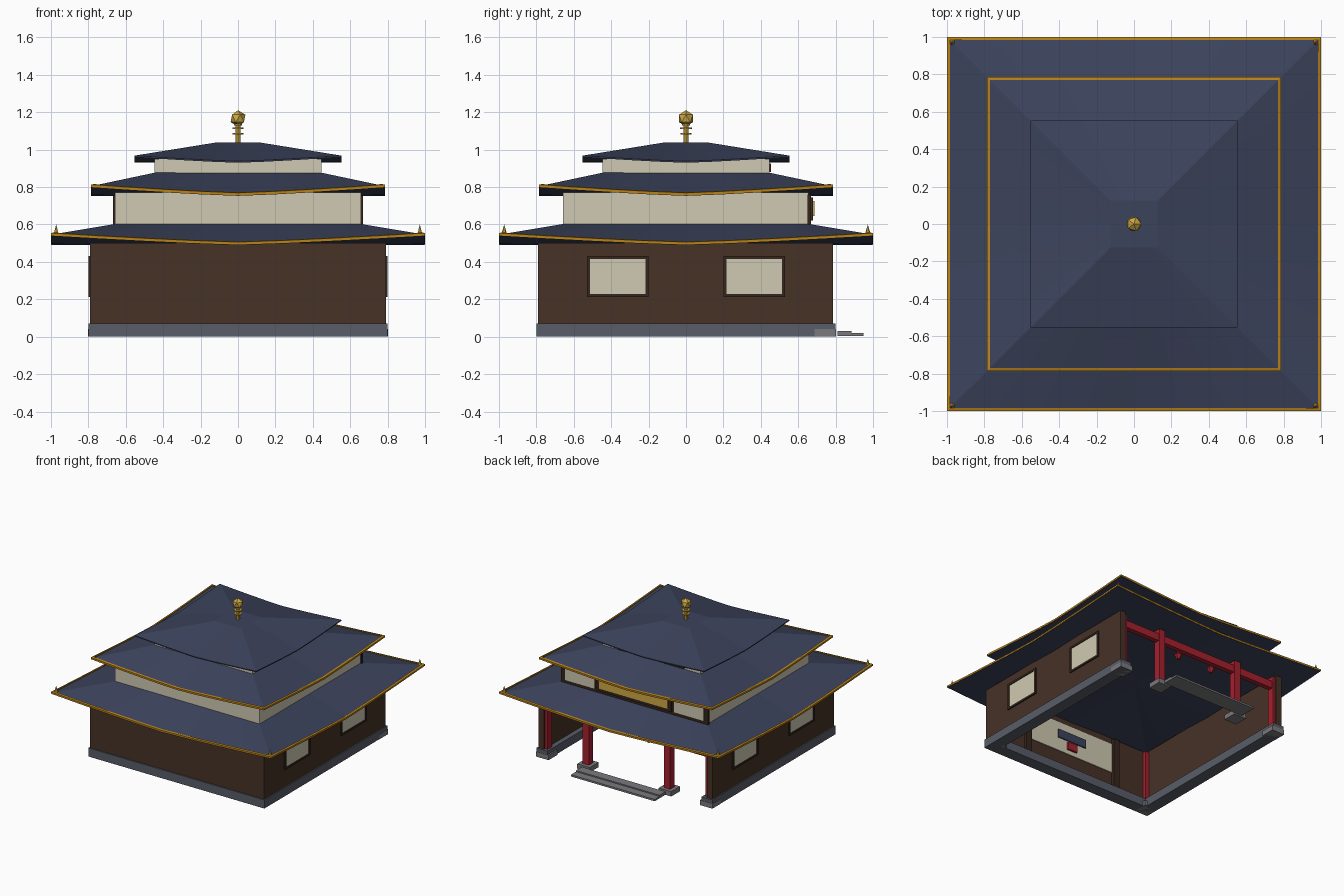
import bpy
import bmesh
from math import pi
from mathutils import Matrix, Vector

cube = bpy.data.objects.get("Cube")
if cube:
    bpy.data.objects.remove(cube, do_unlink=True)


def material(name, r, g, b):
    lin = [((c / 255 + 0.055) / 1.055) ** 2.4 for c in (r, g, b)] + [1]
    m = bpy.data.materials.new(name)
    m.use_nodes = True
    m.diffuse_color = lin
    m.node_tree.nodes["Principled BSDF"].inputs["Base Color"].default_value = lin
    return m


wood = material("brown wood", 70, 50, 38)
dark_wood = material("dark wood", 54, 38, 28)
plaster = material("cream plaster", 208, 202, 178)
tile = material("navy roof tile", 60, 67, 92)
trim_gold = material("trim gold", 186, 130, 24)
gold = material("ornament gold", 205, 168, 68)
red = material("red lacquer", 165, 32, 46)
plinth_grey = material("plinth grey", 88, 93, 104)
stone = material("step stone", 122, 122, 126)


def add(name, bm, mat):
    bmesh.ops.recalc_face_normals(bm, faces=bm.faces)
    me = bpy.data.meshes.new(name)
    bm.to_mesh(me)
    bm.free()
    me.materials.append(mat)
    ob = bpy.data.objects.new(name, me)
    bpy.context.collection.objects.link(ob)
    return ob


def box(name, mat, x, y, z):
    """Box from (min, max) ranges on each axis."""
    bm = bmesh.new()
    size = [r[1] - r[0] for r in (x, y, z)]
    mid = [(r[0] + r[1]) / 2 for r in (x, y, z)]
    bmesh.ops.create_cube(bm, size=1, matrix=Matrix.Translation(mid) @ Matrix.Diagonal(size + [1]))
    return add(name, bm, mat)


def block(name, mat, x, y, half, z):
    return box(name, mat, (x - half, x + half), (y - half, y + half), z)


def cone(name, mat, pos, r1, r2, h, sides):
    bm = bmesh.new()
    bmesh.ops.create_cone(bm, cap_ends=True, segments=sides, radius1=r1, radius2=r2,
                          depth=h, matrix=Matrix.Translation(Vector(pos) + Vector((0, 0, h / 2))))
    return add(name, bm, mat)


def ring(bm, half, z, lift=0, n=8):
    """Square loop of vertices whose corners sweep upward by lift."""
    verts = []
    for k in range(4):
        turn = Matrix.Rotation(k * pi / 2, 4, "Z")
        for i in range(n):
            t = 2 * i / n - 1
            verts.append(bm.verts.new(turn @ Vector((half * t, -half, z + lift * abs(t) ** 1.25))))
    return verts


def bridge(bm, a, b):
    for i in range(len(a)):
        j = (i + 1) % len(a)
        bm.faces.new((a[i], a[j], b[j], b[i]))


def roof(name, eave, z, lift, top, top_z, trimmed):
    bm = bmesh.new()
    under = ring(bm, eave - 0.002, z - 0.008, lift)
    edge = ring(bm, eave - 0.002, z, lift)
    crown = ring(bm, top, top_z)
    bridge(bm, under, edge)
    bridge(bm, edge, crown)
    bm.faces.new(crown)
    centre = bm.verts.new((0, 0, z - 0.008))
    for i in range(len(under)):
        bm.faces.new((under[i - 1], under[i], centre))
    add(name, bm, tile)
    if trimmed:
        bm = bmesh.new()
        loops = [ring(bm, eave - inset, z + dz, lift) for inset, dz in
                 ((0, -0.006), (0, 0.008), (0.016, 0.011), (0.016, -0.006))]
        for i in range(4):
            bridge(bm, loops[i - 1], loops[i])
        add(name + "_trim", bm, trim_gold)


# Plinth and ground-floor walls, open at the rear
box("front_plinth", plinth_grey, (-0.8, 0.8), (-0.8, -0.7), (0, 0.07))
box("front_wall", wood, (-0.79, 0.79), (-0.79, -0.74), (0.07, 0.5))
for s, side in ((1, "left"), (-1, "right")):
    def span(a, b):
        return sorted((s * a, s * b))
    box(side + "_plinth", plinth_grey, span(0.7, 0.8), (-0.7, 0.8), (0, 0.07))
    box(side + "_wall", wood, span(0.74, 0.79), (-0.74, 0.785), (0.07, 0.5))
    # Side windows with raised frames
    for c in (-0.365, 0.365):
        box(side + "_window_pane", plaster, span(0.788, 0.794), (c - 0.15, c + 0.15), (0.22, 0.42))
        for e in (-1, 1):
            y = c + e * 0.157
            box(side + "_window_jamb", dark_wood, span(0.785, 0.8), (y - 0.008, y + 0.008), (0.212, 0.432))
            z = 0.322 + e * 0.102
            box(side + "_window_rail", dark_wood, span(0.785, 0.8), (c - 0.15, c + 0.15), (z - 0.008, z + 0.008))

# Columns on stone bases, tie beam and hanging lanterns
for x, y in [(x, 0.745) for x in (-0.745, -0.37, 0.37, 0.745)] + [(-0.735, -0.735), (0.735, -0.735)]:
    block("column", red, x, y, 0.028, (0.03, 0.49))
    block("column_base", stone, x, y, 0.057, (0, 0.04))
box("tie_beam", red, (-0.74, 0.74), (0.725, 0.765), (0.39, 0.45))
for x in (-0.16, 0.16):
    cone("lantern_lower", red, (x, 0.71, 0.34), 0.012, 0.032, 0.035, 6)
    cone("lantern_upper", red, (x, 0.71, 0.375), 0.032, 0.015, 0.025, 6)
    cone("lantern_cord", red, (x, 0.71, 0.4), 0.004, 0.004, 0.09, 6)

# Entrance steps
box("upper_step", stone, (-0.38, 0.38), (0.81, 0.885), (0.015, 0.03))
box("lower_step", stone, (-0.38, 0.38), (0.81, 0.95), (0.005, 0.02))

# Interior panel on the front wall
box("inner_panel", plaster, (-0.4, 0.4), (-0.742, -0.732), (0.2, 0.45))
for x in (-0.43, 0.43):
    box("inner_post", dark_wood, (x - 0.028, x + 0.028), (-0.742, -0.715), (0.07, 0.49))
box("inner_plaque", tile, (-0.135, 0.135), (-0.735, -0.722), (0.31, 0.38))
box("inner_shrine", red, (-0.045, 0.045), (-0.735, -0.715), (0.235, 0.295))

# Upper storeys
box("middle_storey", plaster, (-0.657, 0.657), (-0.657, 0.655), (0.58, 0.77))
box("top_storey", plaster, (-0.447, 0.447), (-0.447, 0.447), (0.86, 0.95))
box("top_rear_panel", dark_wood, (-0.3, 0.3), (0.445, 0.455), (0.88, 0.925))

# Rear facade of the middle storey with panes and a plain sign plate
box("rear_facade", dark_wood, (-0.668, 0.668), (0.65, 0.668), (0.59, 0.76))
for x in (-0.495, 0.495):
    box("rear_pane", plaster, (x - 0.135, x + 0.135), (0.665, 0.672), (0.625, 0.74))
box("sign_board", dark_wood, (-0.34, 0.34), (0.665, 0.678), (0.62, 0.745))
box("sign_plate", gold, (-0.31, 0.31), (0.677, 0.686), (0.645, 0.725))

# Three swept roofs
roof("lower_roof", 1.0, 0.498, 0.048, 0.66, 0.602, True)
roof("middle_roof", 0.787, 0.761, 0.044, 0.445, 0.877, True)
roof("top_roof", 0.555, 0.938, 0.03, 0.125, 1.037, False)

# Corner spikes and crowning finial
for x in (-0.972, 0.972):
    for y in (-0.972, 0.972):
        cone("corner_spike", gold, (x, y, 0.54), 0.018, 0.0, 0.06, 6)
cone("finial_rod", gold, (0, 0, 1.03), 0.014, 0.014, 0.11, 8)
for z, r in ((1.08, 0.03), (1.11, 0.032), (1.13, 0.022)):
    cone("finial_disc", gold, (0, 0, z), r, r, 0.008, 10)
bm = bmesh.new()
bmesh.ops.create_icosphere(bm, subdivisions=1, radius=0.044, matrix=Matrix.Translation((0, 0, 1.167)))
add("finial_ball", bm, gold)
